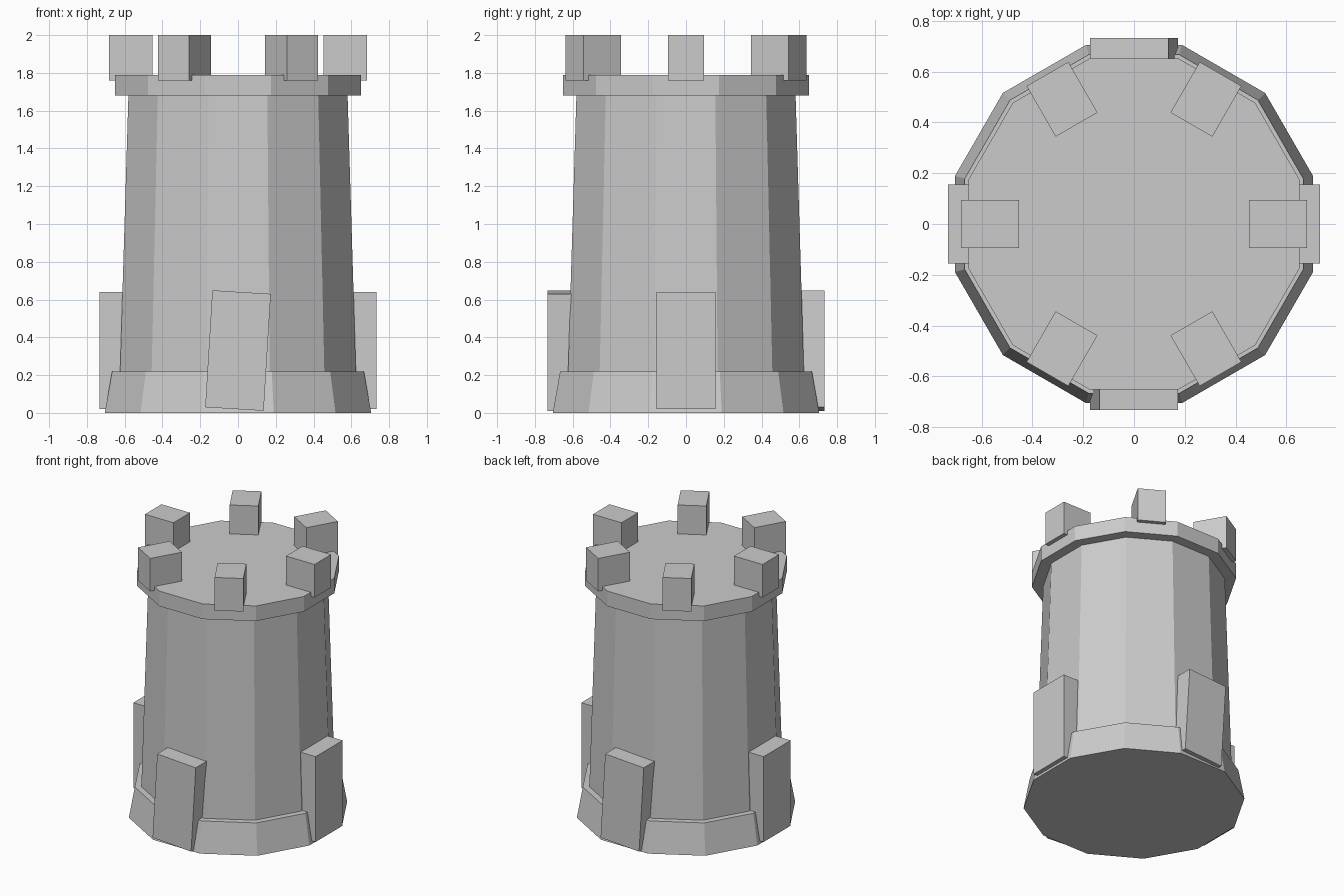
import bpy, math
from mathutils import Matrix

if "Cube" in bpy.data.objects:
    bpy.data.objects.remove(bpy.data.objects["Cube"])


def drum(name, r_bottom, r_top, z0, z1, sides=12):
    # Tapered prism with flat sides facing the axes
    bpy.ops.mesh.primitive_cone_add(vertices=sides, radius1=r_bottom, radius2=r_top,
                                    depth=z1 - z0, location=(0, 0, (z0 + z1) / 2))
    ob = bpy.context.object
    ob.name = name
    ob.data.transform(Matrix.Rotation(math.pi / sides, 4, 'Z'))
    return ob


def block(name, size, radius, z, angle, tilt=0.0):
    # Box set out from the axis, optionally leaning sideways in its own plane
    bpy.ops.mesh.primitive_cube_add(size=1)
    ob = bpy.context.object
    ob.name = name
    ob.data.transform(Matrix.Rotation(angle, 4, 'Z')
                      @ Matrix.Translation((radius, 0, z))
                      @ Matrix.Rotation(tilt, 4, 'X')
                      @ Matrix.Diagonal((*size, 1)))
    return ob


# Tower: flared foot, tapering shaft, parapet slab
drum("base", 0.73, 0.69, 0.0, 0.22)
drum("shaft", 0.647, 0.60, 0.20, 1.70)
drum("parapet", 0.675, 0.675, 1.68, 1.79)

# Ring of six battlements
for i in range(6):
    block(f"battlement_{i + 1}", (0.23, 0.19, 0.24), 0.567, 1.88, math.radians(60 * i))

# Four buttresses; the front and back ones lean slightly sideways
for i in range(4):
    tilt = math.radians(3.5) if i % 2 else 0.0
    block(f"buttress_{i + 1}", (0.22, 0.31, 0.62), 0.623, 0.33, math.radians(90 * i), -tilt)
